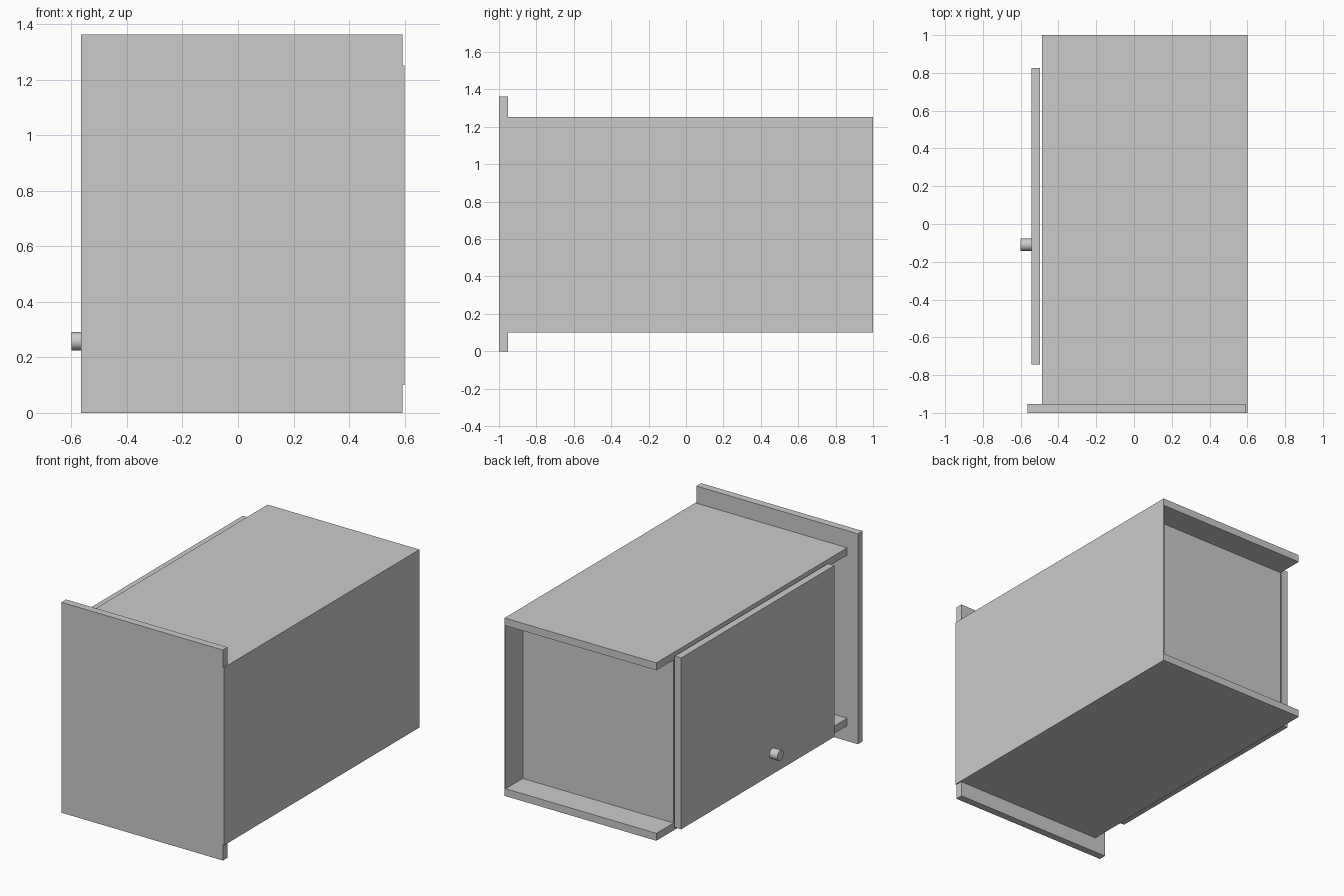
import bpy, math

if "Cube" in bpy.data.objects:
    bpy.data.objects.remove(bpy.data.objects["Cube"])

T = 0.048  # board thickness


def box(name, x, y, z):
    """Box from (min, max) ranges on each axis."""
    bpy.ops.mesh.primitive_cube_add(
        size=1, location=[(r[0] + r[1]) / 2 for r in (x, y, z)])
    ob = bpy.context.object
    ob.name = name
    ob.scale = [r[1] - r[0] for r in (x, y, z)]
    bpy.ops.object.transform_apply(location=False, rotation=False, scale=True)
    return ob


FRONT_X, BACK_X = -0.488, 0.592
BOTTOM, TOP = 0.10, 1.252

# tall end panel and thin back sheet
box("end_panel", (-0.565, BACK_X), (-1, -1 + T), (0, 1.363))
box("back_sheet", (BACK_X, 0.60), (-1, 1), (BOTTOM, TOP))

# top and bottom boards
for name, z in (("bottom_board", BOTTOM), ("top_board", TOP - T)):
    box(name, (FRONT_X, BACK_X), (-1 + T, 1), (z, z + T))

# upright dividers, flush with the door ends
for name, y in (("divider_near_end_panel", -0.743), ("divider_open_end", 0.825 - T)):
    box(name, (FRONT_X, BACK_X), (y, y + T), (BOTTOM + T, TOP - T))

# door, standing just off the carcass
box("door", (-0.543, -0.497), (-0.743, 0.825), (0.122, 1.232))

# round door knob
bpy.ops.mesh.primitive_cylinder_add(
    vertices=32, radius=0.033, depth=0.057,
    location=(-0.5715, -0.11, 0.258), rotation=(0, math.pi / 2, 0))
bpy.context.object.name = "door_knob"
bpy.ops.object.shade_smooth_by_angle()
